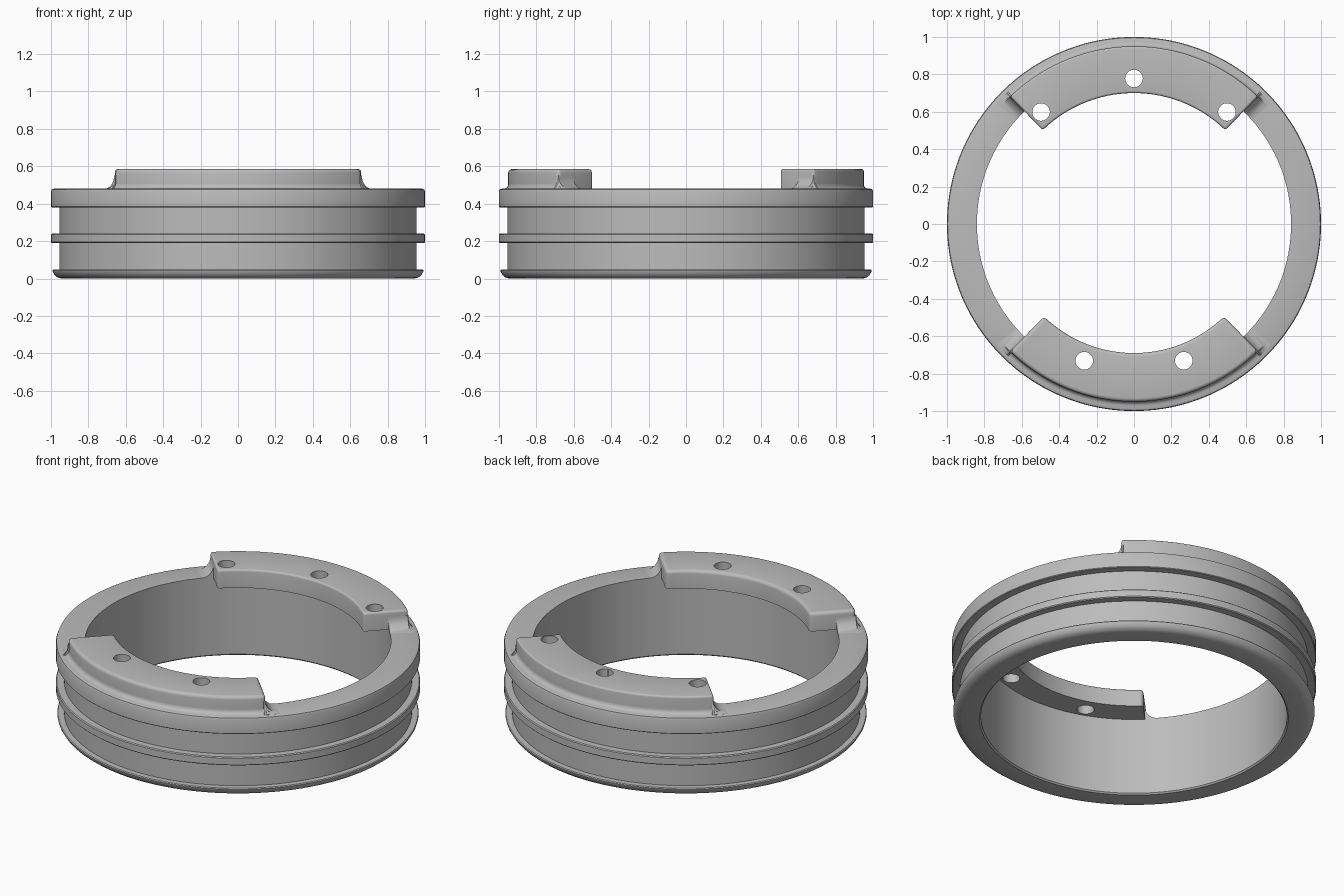
import bpy, bmesh
from math import sin, cos, pi, radians

if "Cube" in bpy.data.objects:
    bpy.data.objects.remove(bpy.data.objects["Cube"])

# Single grey finish
GREY = (0.5, 0.5, 0.5, 1)
metal = bpy.data.materials.new("plain_grey")
metal.use_nodes = True
metal.diffuse_color = GREY
bsdf = next(n for n in metal.node_tree.nodes if n.type == 'BSDF_PRINCIPLED')
bsdf.inputs["Base Color"].default_value = GREY

RING_IN, RING_TOP = 0.84, 0.48
TAB_OUT, TAB_TOP, TAB_BASE = 0.95, 0.585, 0.475
HALF = radians(44.2)          # half the sweep of each tab
END_FILLET = 0.07
SIDE_FILLET = 0.025


def select_only(obj):
    bpy.ops.object.select_all(action='DESELECT')
    obj.select_set(True)
    bpy.context.view_layer.objects.active = obj


def shade(obj):
    select_only(obj)
    bpy.ops.object.shade_smooth_by_angle(angle=radians(32))


def sweep(name, sections, closed=False, bevel=0):
    """Skin (angle, [(radius, z), ...]) sections around the z axis."""
    bm = bmesh.new()
    rows = [[bm.verts.new((r * cos(a), r * sin(a), z)) for r, z in prof]
            for a, prof in sections]
    n = len(rows[0])
    pairs = list(zip(rows, rows[1:])) + ([(rows[-1], rows[0])] if closed else [])
    for p, q in pairs:
        for i in range(n):
            j = (i + 1) % n
            bm.faces.new((p[i], q[i], q[j], p[j]))
    if not closed:
        bm.faces.new(rows[0])
        bm.faces.new(rows[-1][::-1])
    bmesh.ops.recalc_face_normals(bm, faces=bm.faces)
    if bevel:
        edges = [e for e in bm.edges if e.calc_face_angle(0) > 0.5
                 and max(v.co.z for v in e.verts) > RING_TOP]
        bmesh.ops.bevel(bm, geom=edges, offset=bevel, segments=4,
                        profile=0.5, affect='EDGES')
    mesh = bpy.data.meshes.new(name)
    bm.to_mesh(mesh)
    bm.free()
    mesh.materials.append(metal)
    obj = bpy.data.objects.new(name, mesh)
    bpy.context.collection.objects.link(obj)
    return obj


def drill(obj, angles):
    """Cut round vertical screw holes through a tab."""
    for a in angles:
        bpy.ops.mesh.primitive_cylinder_add(
            vertices=32, radius=0.047, depth=0.4,
            location=(0.778 * cos(a), 0.778 * sin(a), 0.53))
        cutter = bpy.context.object
        cutter.hide_render = True
        cutter.data.materials.append(metal)
        mod = obj.modifiers.new("hole", 'BOOLEAN')
        mod.operation, mod.solver, mod.object = 'DIFFERENCE', 'EXACT', cutter
        select_only(obj)
        bpy.ops.object.modifier_apply(modifier=mod.name)
        bpy.data.objects.remove(cutter)


# Grooved ring, turned from one profile
GROOVE = 0.955
profile = [(RING_IN, 0.008), (0.848, 0), (0.945, 0), (0.965, 0.006), (0.98, 0.018),
           (0.99, 0.035), (0.992, 0.043), (0.988, 0.048), (GROOVE, 0.048),
           (GROOVE, 0.19), (0.995, 0.19), (1, 0.195), (1, 0.235), (0.995, 0.24),
           (GROOVE, 0.24), (GROOVE, 0.38), (0.996, 0.38), (1, 0.384),
           (1, 0.465), (0.996, 0.476), (0.985, RING_TOP), (RING_IN, RING_TOP)]
SEG = 160
shade(sweep("ring_body", [(2 * pi * i / SEG, profile) for i in range(SEG)], closed=True))


def arc(size, steps=8):
    """Concave quarter arc: (distance out from the wall, height)."""
    return [(size * (1 - cos(t)), size * (1 - sin(t)))
            for t in (pi / 2 * (1 - i / steps) for i in range(steps + 1))][::-1]


def build_tab(name, middle, inner, bevel, holes):
    box = [(inner, TAB_BASE), (TAB_OUT, TAB_BASE), (TAB_OUT, TAB_TOP), (inner, TAB_TOP)]
    angles = [middle + HALF * (i / 24 - 1) for i in range(49)]
    tab = sweep(name, [(a, box) for a in angles], bevel=bevel)
    drill(tab, [middle + radians(h) for h in holes])
    shade(tab)

    # Fillet along the outside of the tab
    side = [(TAB_OUT - 0.01, RING_TOP - 0.005), (TAB_OUT - 0.01, RING_TOP + SIDE_FILLET)]
    side += [(TAB_OUT + d, RING_TOP + h) for d, h in arc(SIDE_FILLET, 5)]
    side += [(TAB_OUT + SIDE_FILLET, RING_TOP - 0.005)]
    shade(sweep(name + "_side_fillet", [(a, side) for a in angles]))

    # Fillets running down from both ends onto the ring
    for s, label in ((-1, "right"), (1, "left")):
        rows = []
        for d, h in [(-0.01, END_FILLET)] + arc(END_FILLET):
            z = RING_TOP + h
            flare = TAB_OUT + SIDE_FILLET
            rows.append((middle + s * (HALF + d / 0.9),
                         [(RING_IN, TAB_BASE), (flare, TAB_BASE),
                          (flare, RING_TOP + h * 0.02), (TAB_OUT + 0.006, RING_TOP + h * 0.4),
                          (TAB_OUT, z), (RING_IN, z)]))
        shade(sweep(f"{name}_{label}_end_fillet", rows))


build_tab("back_tab", pi / 2, 0.70, 0.012, (-39.7, 0, 39.7))
build_tab("front_tab", -pi / 2, 0.69, 0.02, (-20, 20))
